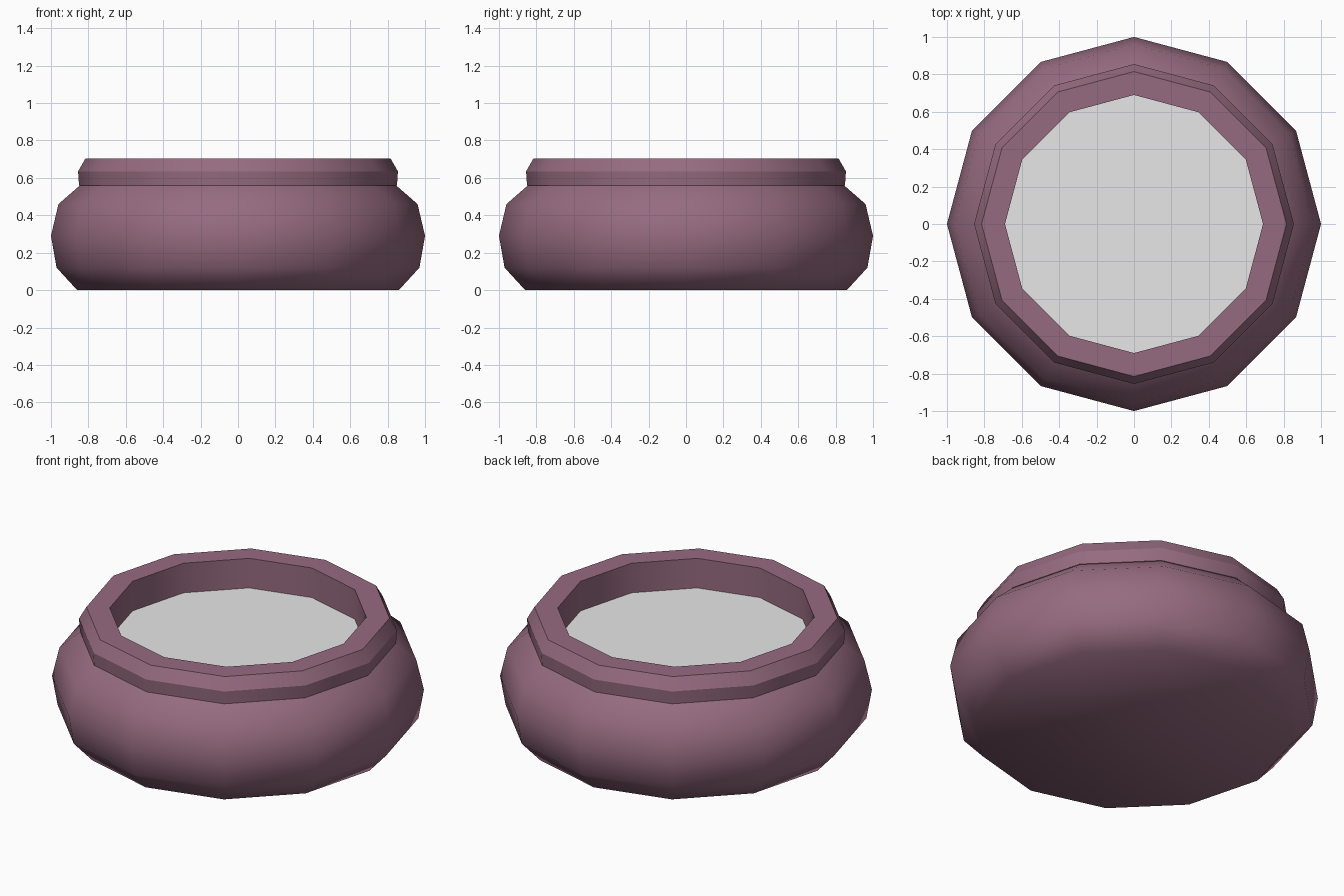
import bpy, bmesh, math

if "Cube" in bpy.data.objects:
    bpy.data.objects.remove(bpy.data.objects["Cube"])

SIDES = 12


def material(name, rgb):
    m = bpy.data.materials.new(name)
    m.diffuse_color = (*rgb, 1)
    m.use_nodes = True
    m.node_tree.nodes["Principled BSDF"].inputs["Base Color"].default_value = m.diffuse_color
    return m


def lathe(name, profile, mat, sharp=(), closed=False, cap_bottom=False, cap_top=False):
    """Spin (radius, z) points round z; rings listed in sharp get hard edges."""
    bm = bmesh.new()
    rings = []
    for r, z in profile:
        rings.append([bm.verts.new((r * math.cos(2 * math.pi * i / SIDES),
                                    r * math.sin(2 * math.pi * i / SIDES), z))
                      for i in range(SIDES)])
    n = len(rings)
    for k in range(n if closed else n - 1):
        a, b = rings[k], rings[(k + 1) % n]
        for i in range(SIDES):
            j = (i + 1) % SIDES
            bm.faces.new((a[i], a[j], b[j], b[i]))
    if cap_bottom:
        bm.faces.new(rings[0][::-1])
    if cap_top:
        bm.faces.new(rings[-1])
    for f in bm.faces:
        f.smooth = True
    for k in sharp:
        for i in range(SIDES):
            bm.edges.get((rings[k][i], rings[k][(i + 1) % SIDES])).smooth = False
    me = bpy.data.meshes.new(name)
    bm.to_mesh(me)
    bm.free()
    me.materials.append(mat)
    ob = bpy.data.objects.new(name, me)
    bpy.context.collection.objects.link(ob)
    return ob


clay = material("mauve clay", (0.305, 0.147, 0.216))
pale = material("pale grey", (0.8, 0.8, 0.8))

# Rounded bowl body
lathe("pot_body", [(0.86, 0), (0.97, 0.12), (1.0, 0.29), (0.96, 0.46), (0.845, 0.56)],
      clay, cap_bottom=True)

# Chamfered rim with a straight inner wall
lathe("pot_rim", [(0.85, 0.56), (0.855, 0.635), (0.815, 0.705), (0.69, 0.705), (0.69, 0.525)],
      clay, sharp=range(5), closed=True)

# Flat contents surface inside the rim
lathe("contents", [(0.69, 0.53)], pale, cap_top=True)
